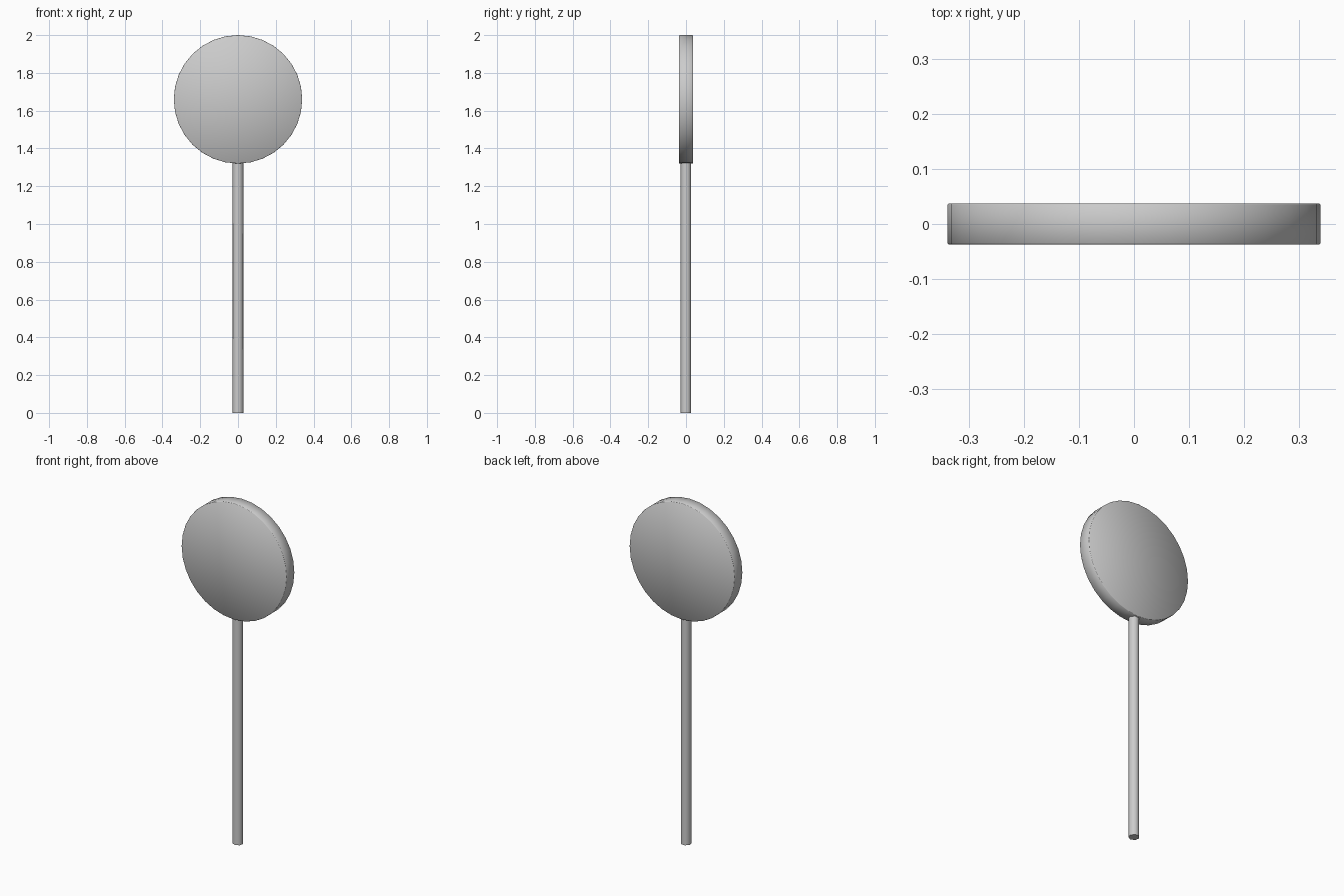
import bpy
import bmesh
from math import pi
from mathutils import Matrix

if "Cube" in bpy.data.objects:
    bpy.data.objects.remove(bpy.data.objects["Cube"])


def cylinder(name, sides, radius, depth, matrix, fan=False):
    """Closed cylinder along local z, placed by matrix."""
    bm = bmesh.new()
    bmesh.ops.create_cone(bm, cap_ends=True, cap_tris=fan, segments=sides,
                          radius1=radius, radius2=radius, depth=depth,
                          matrix=matrix)
    bmesh.ops.recalc_face_normals(bm, faces=bm.faces)
    mesh = bpy.data.meshes.new(name)
    bm.to_mesh(mesh)
    bm.free()
    obj = bpy.data.objects.new(name, mesh)
    bpy.context.collection.objects.link(obj)
    return obj


def smooth(obj, angle):
    bpy.ops.object.select_all(action='DESELECT')
    obj.select_set(True)
    bpy.context.view_layer.objects.active = obj
    bpy.ops.object.shade_smooth_by_angle(angle=angle)


# Round head: disc facing front, fan caps and a tiny bevel give soft shading
head = cylinder("disc_head", 32, 0.34, 0.074,
                Matrix.Translation((0, 0, 1.66)) @ Matrix.Rotation(pi / 2, 4, 'X'),
                fan=True)
for face in head.data.polygons:
    face.use_smooth = True
bevel = head.modifiers.new("soft_rim", 'BEVEL')
bevel.width = 0.002
bevel.segments = 1
bevel.limit_method = 'ANGLE'
bevel.angle_limit = pi / 4

# Thin seven-sided post, a corner towards the front, ending just inside the head
top = 1.34
post = cylinder("post", 7, 0.03, top,
                Matrix.Translation((0, 0, top / 2)) @ Matrix.Rotation(pi, 4, 'Z')
                @ Matrix.Rotation(0.0, 4, 'Z'))
# Turn the post so that its first corner points along -y
first = max(post.data.vertices, key=lambda v: (round(abs(v.co.y), 4), v.co.z))
if first.co.y > 0:
    post.data.transform(Matrix.Rotation(pi, 4, 'Z'))
smooth(post, pi / 3)
